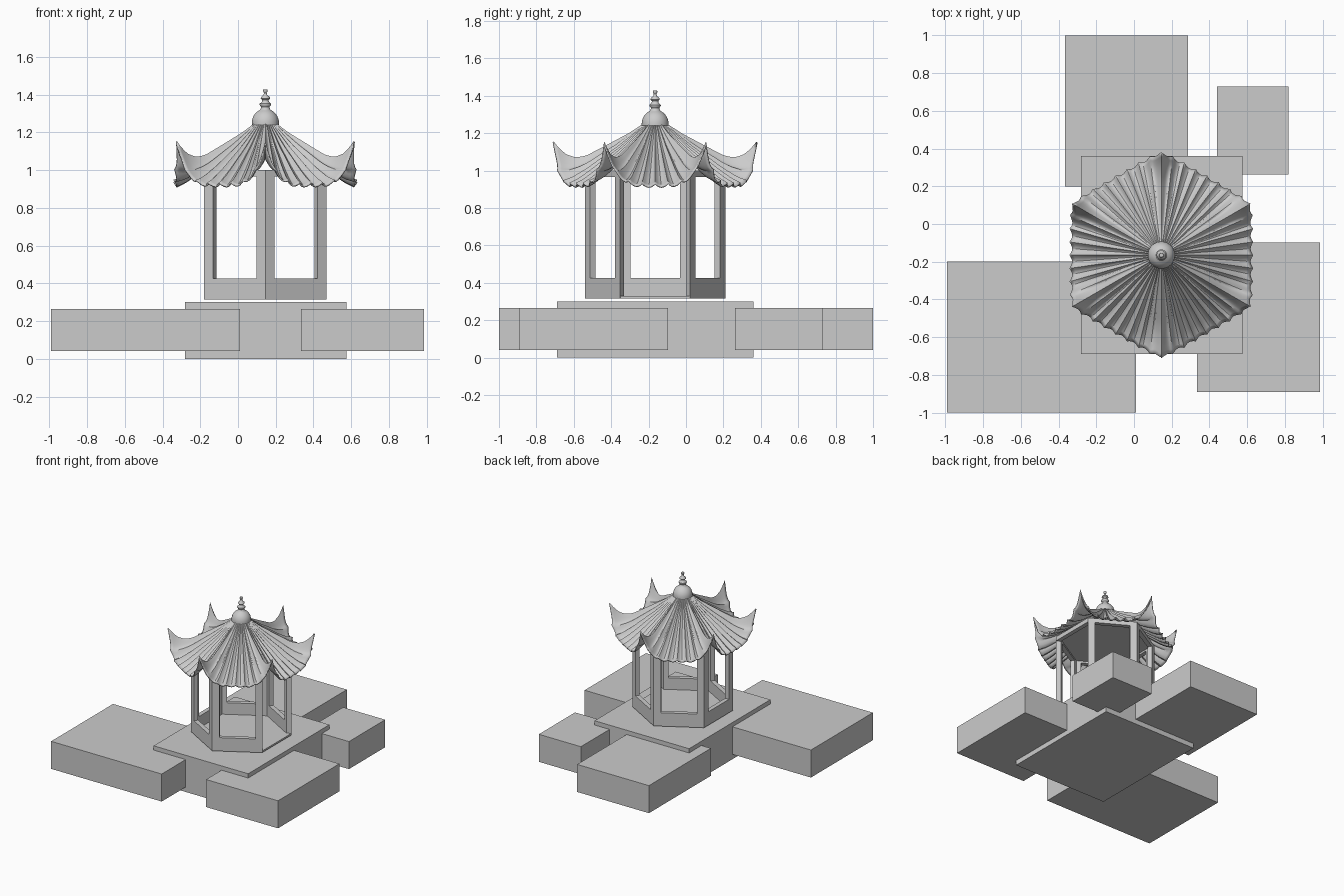
import bpy, bmesh
from math import sin, cos, pi, radians, sqrt
from mathutils import Vector

if "Cube" in bpy.data.objects:
    bpy.data.objects.remove(bpy.data.objects["Cube"])

CX, CY = 0.145, -0.165          # pavilion axis
grey = bpy.data.materials.new("light_grey")
grey.diffuse_color = (0.6, 0.6, 0.6, 1)
grey.use_nodes = True
grey.node_tree.nodes["Principled BSDF"].inputs["Base Color"].default_value = grey.diffuse_color


def make(name, verts, faces, smooth=None, loc=(0, 0, 0)):
    me = bpy.data.meshes.new(name)
    me.from_pydata(verts, [], faces)
    bm = bmesh.new()
    bm.from_mesh(me)
    bmesh.ops.recalc_face_normals(bm, faces=bm.faces)
    bm.to_mesh(me)
    bm.free()
    me.materials.append(grey)
    ob = bpy.data.objects.new(name, me)
    ob.location = loc
    bpy.context.collection.objects.link(ob)
    if smooth:
        bpy.ops.object.select_all(action='DESELECT')
        bpy.context.view_layer.objects.active = ob
        ob.select_set(True)
        bpy.ops.object.shade_smooth_by_angle(angle=radians(smooth))
    return ob


def prism(name, outline, z0, z1, loc=(0, 0, 0)):
    n = len(outline)
    verts = [(x, y, z) for z in (z0, z1) for x, y in outline]
    faces = [tuple(range(n)), tuple(range(n, 2 * n))]
    faces += [(i, (i + 1) % n, n + (i + 1) % n, n + i) for i in range(n)]
    return make(name, verts, faces, loc=loc)


def block(name, x0, x1, y0, y1, z0, z1):
    prism(name, [(x0, y0), (x1, y0), (x1, y1), (x0, y1)], z0, z1)


def interp(table, r):
    for (a, za), (b, zb) in zip(table, table[1:]):
        if r <= b:
            return za + (zb - za) * (r - a) / (b - a)
    return table[-1][1]


# Stone base blocks
block("central_base", -0.28, 0.575, -0.69, 0.36, 0, 0.30)
block("front_left_block", -0.99, 0.01, -1, -0.2, 0.04, 0.265)
block("front_right_block", 0.335, 0.985, -0.89, -0.097, 0.04, 0.265)
block("back_left_block", -0.365, 0.285, 0.2, 1, 0.04, 0.265)
block("back_right_block", 0.44, 0.82, 0.262, 0.73, 0.04, 0.265)


# Pavilion floor and ceiling
def hexagon(r):
    return [(r * cos(pi / 6 + i * pi / 3), r * sin(pi / 6 + i * pi / 3)) for i in range(6)]


prism("pavilion_floor", hexagon(0.373), 0.316, 0.33, (CX, CY, 0))
prism("pavilion_ceiling", hexagon(0.36), 0.98, 0.995, (CX, CY, 0))

# Wall frames with a window on five sides; the +x side is an open doorway
RO, RI, OPEN = 0.375, 0.335, 0.133
Z0, Z1, SILL, HEAD = 0.315, 1.0, 0.425, 0.965


def window_wall(k):
    a = k * pi / 3
    verts = []
    for r in (RO, RI):
        d, h = r * cos(pi / 6), r / 2
        for s, z0, z1 in ((h, Z0, Z1), (OPEN, SILL, HEAD)):
            for t, z in ((-s, z0), (s, z0), (s, z1), (-s, z1)):
                verts.append((d * cos(a) - t * sin(a), d * sin(a) + t * cos(a), z))
    faces = []
    for i in range(4):
        j = (i + 1) % 4
        for p, q in ((0, 4), (8, 12), (0, 8), (4, 12)):
            faces.append((p + i, p + j, q + j, q + i))
    make(f"window_wall_{k}", verts, faces, loc=(CX, CY, 0))


for k in range(1, 6):
    window_wall(k)
do, di = RO * cos(pi / 6), RI * cos(pi / 6)
prism("door_lintel", [(do, -RO / 2), (do, RO / 2), (di, RI / 2), (di, -RI / 2)],
      HEAD, Z1, (CX, CY, 0))

# Pleated roof: sagging panels rising to upturned corner tips
RIDGE = [(0, 1.26), (0.12, 1.25), (0.26, 1.2), (0.52, 1.125), (0.68, 1.08),
         (0.78, 1.07), (0.87, 1.085), (0.94, 1.115), (1, 1.155)]
PANEL = [(0, 1.26), (0.12, 1.245), (0.4, 1.125), (0.72, 1.005), (0.9, 0.945), (1, 0.922)]
PLEATS, SUB, RINGS = 8, 6, 22
N = 6 * PLEATS * SUB
verts, faces = [], []
for j in range(RINGS + 1):
    t = 0.08 + 0.92 * j / RINGS
    for i in range(N):
        side, m = divmod(i, PLEATS * SUB)
        v = m / (PLEATS * SUB)                     # 0..1 along one edge
        a0 = radians(30 + 60 * side)
        c0 = Vector((cos(a0), sin(a0)))
        c1 = Vector((cos(a0 + pi / 3), sin(a0 + pi / 3)))
        p = c0.lerp(c1, v) * 0.542                 # straight hexagon edge
        u = abs(2 * v - 1)                         # 1 at corners, 0 mid panel
        crest = 1 - abs(sin(pi * v * PLEATS))      # sharp pleat crests
        p *= t * (1 + 0.02 * (1 - u ** 4) + 0.03 * (crest - 0.4) * t * (1 - u ** 8))
        w = u ** 4
        z = interp(RIDGE, t) * w + interp(PANEL, t) * (1 - w)
        z += 0.02 * (crest - 0.35) * min(1, t * 1.6) * (1 - w)
        verts.append((p.x, p.y, z))
for j in range(RINGS):
    for i in range(N):
        k = (i + 1) % N
        faces.append((j * N + i, (j + 1) * N + i, (j + 1) * N + k, j * N + k))
roof = make("pleated_roof", verts, faces, 30, (CX, CY, 0))
up = sum(p.normal.z for p in roof.data.polygons)
if up < 0:
    roof.data.flip_normals()
shell = roof.modifiers.new("thickness", 'SOLIDIFY')
shell.thickness = 0.008
shell.offset = -1

# Dome and finial turned from one profile
profile = [(0, 1.235), (0.072, 1.24)]
profile += [(0.072 * cos(b), 1.25 + 0.075 * sin(b)) for b in [i * pi / 20 for i in range(8)]]
profile += [(0.026, 1.322), (0.022, 1.335), (0.03, 1.345), (0.03, 1.352), (0.019, 1.362),
            (0.017, 1.372), (0.025, 1.38), (0.023, 1.388), (0.01, 1.398), (0.007, 1.41),
            (0.012, 1.418), (0.011, 1.428), (0, 1.432)]
S = 32
verts = [(r * cos(2 * pi * i / S), r * sin(2 * pi * i / S), z)
         for r, z in profile[1:-1] for i in range(S)]
n = len(profile) - 2
faces = [(j * S + i, j * S + (i + 1) % S, (j + 1) * S + (i + 1) % S, (j + 1) * S + i)
         for j in range(n - 1) for i in range(S)]
faces += [tuple(range(S)), tuple(range((n - 1) * S, n * S))]
make("dome_and_finial", verts, faces, 40, (CX, CY, 0))
